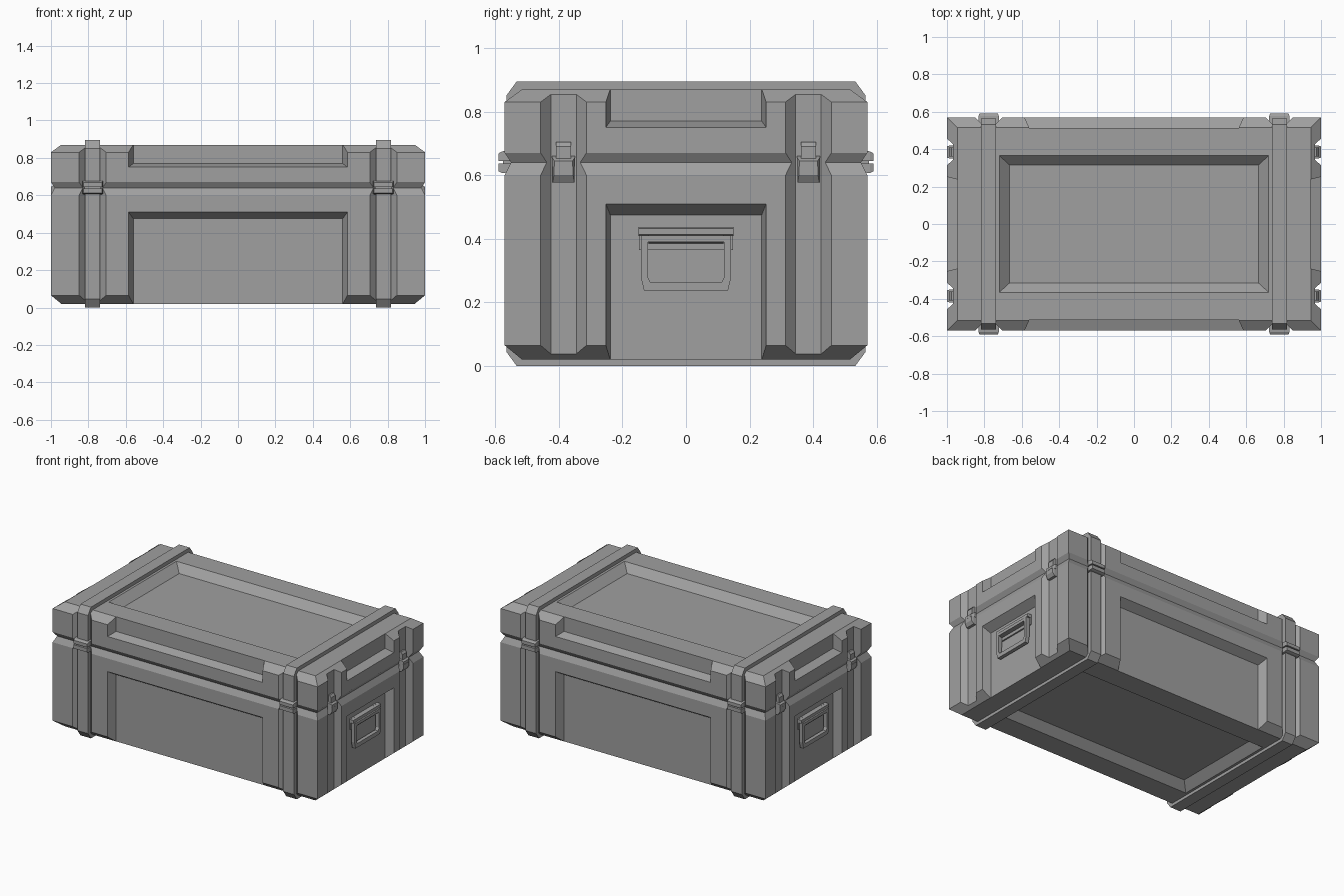
import bpy
import bmesh

# Start clean
if "Cube" in bpy.data.objects:
    bpy.data.objects.remove(bpy.data.objects["Cube"])

grey = bpy.data.materials.new("case_grey")
grey.use_nodes = True
grey.diffuse_color = (0.35, 0.35, 0.35, 1)
grey.node_tree.nodes["Principled BSDF"].inputs["Base Color"].default_value = (0.35, 0.35, 0.35, 1)

# Each side maps (u across, v up, distance outward) to model space
SIDES = {
    "front": lambda u, v, d: (u, -d, v),
    "back": lambda u, v, d: (-u, d, v),
    "left": lambda u, v, d: (d, u, v),
    "right": lambda u, v, d: (-d, -u, v),
    "top": lambda u, v, d: (u, v, d),
    "bottom": lambda u, v, d: (u, -v, -d),
}


def loft(bm, side, layers):
    """Solid through rectangles (out, centre u, half width, v low, v high)."""
    rings = []
    for d, c, w, lo, hi in layers:
        corners = [(c - w, lo), (c + w, lo), (c + w, hi), (c - w, hi)]
        rings.append([bm.verts.new(SIDES[side](u, v, d)) for u, v in corners])
    bm.faces.new(rings[0][::-1])
    bm.faces.new(rings[-1])
    for a, b in zip(rings, rings[1:]):
        for i in range(4):
            j = (i + 1) % 4
            bm.faces.new((a[i], a[j], b[j], b[i]))


def band(bm, side, outer, inner, d0, d1):
    """Flat closed band between two outlines, with thickness."""
    loops = [[bm.verts.new(SIDES[side](u, v, d)) for u, v in pts]
             for pts, d in ((outer, d0), (outer, d1), (inner, d1), (inner, d0))]
    n = len(outer)
    for k in range(4):
        a, b = loops[k], loops[(k + 1) % 4]
        for i in range(n):
            j = (i + 1) % n
            bm.faces.new((a[i], a[j], b[j], b[i]))


def finish(bm, name):
    bmesh.ops.recalc_face_normals(bm, faces=bm.faces)
    mesh = bpy.data.meshes.new(name)
    bm.to_mesh(mesh)
    bm.free()
    mesh.materials.append(grey)
    obj = bpy.data.objects.new(name, mesh)
    bpy.context.scene.collection.objects.link(obj)
    return obj


def recess(bm, side, surface, depth, outer, inner):
    """Cutter with sloping walls: outer and inner are (centre, half, low, high)."""
    loft(bm, side, [(surface - depth, *inner), (surface, *outer), (surface + 0.05, *outer)])


# Cutters: panels, strap channels, latch channels and the sunken top and bottom
cut = bmesh.new()
for side, surface, half, slope in (("front", 0.57, 0.585, 0.025), ("back", 0.57, 0.585, 0.025),
                                   ("left", 1, 0.252, 0.014), ("right", 1, 0.252, 0.014)):
    recess(cut, side, surface, 0.056, (0, half, -0.1, 0.51), (0, half - slope, -0.1, 0.475))
    recess(cut, side, surface, 0.056, (0, half, 0.75, 1), (0, half - slope, 0.77, 1))
    centre = 0.777 if surface < 1 else 0.385
    for s in (-1, 1):
        recess(cut, side, surface, 0.033, (s * centre, 0.072, -0.1, 1), (s * centre, 0.04, -0.1, 1))
for side, surface in (("top", 0.87), ("bottom", -0.02)):
    recess(cut, side, surface, 0.05, (0, 0.72, -0.365, 0.365), (0, 0.665, -0.315, 0.315))
cutter = finish(cut, "recess_cutter")
cutter.hide_render = True

# Base and lid: chamfered shells that meet in a V seam
SHELLS = {
    "base": ((0.02, 0.945, 0.515), (0.065, 1, 0.57), (0.6, 1, 0.57), (0.64, 0.98, 0.55)),
    "lid": ((0.64, 0.98, 0.55), (0.67, 1, 0.57), (0.83, 1, 0.57), (0.87, 0.945, 0.515)),
}
for name, levels in SHELLS.items():
    bm = bmesh.new()
    loft(bm, "top", [(z, 0, x, -y, y) for z, x, y in levels])
    shell = finish(bm, name)
    mod = shell.modifiers.new("recesses", "BOOLEAN")
    mod.operation = "DIFFERENCE"
    mod.solver = "EXACT"
    mod.object = cutter
    bpy.context.view_layer.update()
    evaluated = shell.evaluated_get(bpy.context.evaluated_depsgraph_get())
    mesh = bpy.data.meshes.new_from_object(evaluated)
    shell.modifiers.clear()
    shell.data = mesh
bpy.data.objects.remove(cutter)


def octagon(y, z0, z1, cy, cz):
    half = [(y - cy, z0), (y, z0 + cz), (y, z1 - cz), (y - cy, z1)]
    return half + [(-u, v) for u, v in reversed(half)]


# Straps wrapped right round the case
for side in ("left", "right"):
    bm = bmesh.new()
    band(bm, side, octagon(0.565, 0, 0.895, 0.033, 0.045),
         octagon(0.52, 0.035, 0.855, 0.033, 0.045), 0.737, 0.817)
    finish(bm, side + "_strap")

# Two-part clasps on the straps, with a pin between
for side in ("front", "back"):
    for s in (-1, 1):
        c = s * 0.777
        bm = bmesh.new()
        loft(bm, side, [(0.535, c, 0.054, 0.645, 0.678), (0.578, c, 0.054, 0.645, 0.675),
                        (0.59, c, 0.05, 0.645, 0.668)])
        loft(bm, side, [(0.535, c, 0.054, 0.605, 0.637), (0.578, c, 0.054, 0.607, 0.637),
                        (0.59, c, 0.05, 0.612, 0.637)])
        loft(bm, side, [(0.535, c, 0.045, 0.63, 0.65), (0.575, c, 0.045, 0.63, 0.65)])
        finish(bm, side + "_clasp")

# Small latches in the end channels
for side in ("left", "right"):
    for s in (-1, 1):
        c = s * 0.385
        bm = bmesh.new()
        loft(bm, side, [(0.955, c, 0.023, 0.63, 0.705), (0.977, c, 0.023, 0.63, 0.705),
                        (0.988, c, 0.023, 0.63, 0.69)])
        loft(bm, side, [(0.955, c, 0.036, 0.628, 0.665), (0.985, c, 0.036, 0.628, 0.655),
                        (1, c, 0.028, 0.628, 0.645)])
        loft(bm, side, [(0.955, c, 0.034, 0.577, 0.63), (0.985, c, 0.034, 0.577, 0.63),
                        (1, c, 0.03, 0.6, 0.627)])
        finish(bm, side + "_latch")

    # Carrying handle hanging from its hinge plate
    bm = bmesh.new()
    loft(bm, side, [(0.94, 0, 0.148, 0.365, 0.435), (0.954, 0, 0.148, 0.365, 0.435)])
    loft(bm, side, [(0.95, 0, 0.15, 0.41, 0.435), (0.975, 0, 0.15, 0.413, 0.433)])
    loft(bm, side, [(0.95, 0, 0.118, 0.385, 0.415), (0.982, 0, 0.118, 0.39, 0.41)])
    finish(bm, side + "_handle_plate")
    bm = bmesh.new()
    outer = [(0.142, 0.41), (0.142, 0.28), (0.132, 0.237)]
    inner = [(0.119, 0.39), (0.121, 0.282), (0.112, 0.264)]
    outer, inner = (h + [(-u, v) for u, v in reversed(h)] for h in (outer, inner))
    band(bm, side, outer, inner, 0.955, 0.98)
    finish(bm, side + "_handle")
